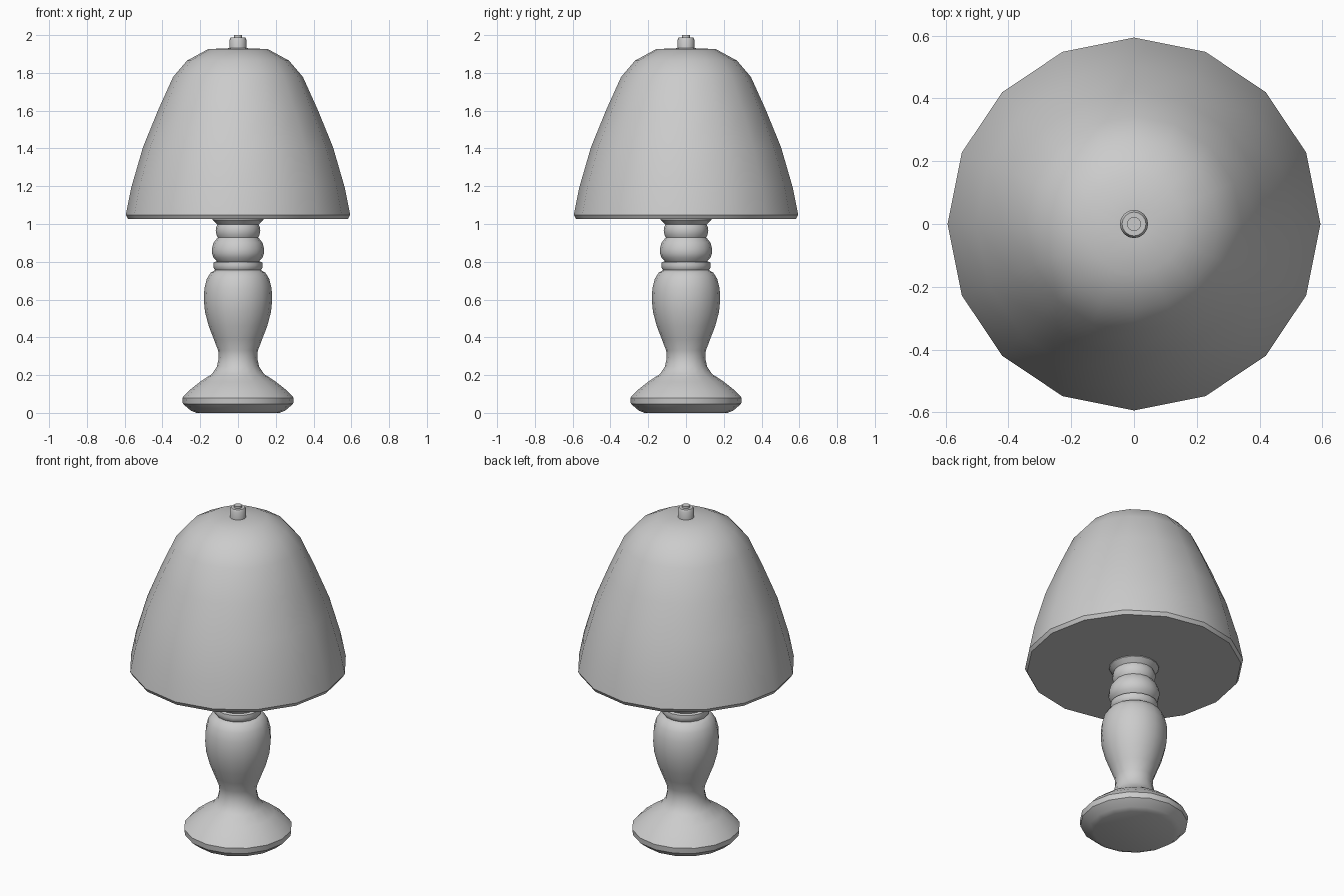
import bpy, bmesh
from math import cos, sin, pi, radians

if "Cube" in bpy.data.objects:
    bpy.data.objects.remove(bpy.data.objects["Cube"])


def lathe(name, profile, sides=16, angle=35):
    """Revolve (radius, height) points about z; flat caps close both ends."""
    bm = bmesh.new()
    rings = [[bm.verts.new((r * cos(2 * pi * i / sides), r * sin(2 * pi * i / sides), z))
              for i in range(sides)] for r, z in profile]
    for a, b in zip(rings, rings[1:]):
        for i in range(sides):
            j = (i + 1) % sides
            bm.faces.new((a[i], a[j], b[j], b[i]))
    bm.faces.new(rings[0][::-1])
    bm.faces.new(rings[-1])
    mesh = bpy.data.meshes.new(name)
    bm.to_mesh(mesh)
    bm.free()
    obj = bpy.data.objects.new(name, mesh)
    bpy.context.collection.objects.link(obj)
    bpy.ops.object.select_all(action='DESELECT')
    bpy.context.view_layer.objects.active = obj
    obj.select_set(True)
    bpy.ops.object.shade_smooth_by_angle(angle=radians(angle))
    return obj


# Foot and vase-shaped body
lathe("lamp_base", [
    (.22, 0), (.25, .012), (.292, .048), (.295, .08), (.26, .118), (.20, .165),
    (.138, .206), (.112, .245), (.102, .29), (.105, .33), (.128, .39),
    (.155, .46), (.175, .535), (.181, .60), (.178, .66), (.165, .71),
    (.145, .742), (.12, .757)])

# Turned rings of the neck, each a separate stacked part
lathe("neck_ring", [(.12, .755), (.128, .765), (.13, .782), (.128, .798), (.11, .803)])
lathe("neck_bulge", [(.11, .80), (.13, .822), (.138, .845), (.138, .868),
                     (.13, .90), (.108, .928)])
lathe("upper_bulge", [(.105, .926), (.114, .942), (.118, .965), (.115, .985), (.108, 1.0)])
lathe("collar", [(.108, .995), (.118, 1.005), (.135, 1.022), (.135, 1.035)])

# Domed shade with a closed underside
lathe("shade", [
    (.582, 1.027), (.594, 1.048), (.566, 1.19), (.503, 1.407), (.423, 1.603),
    (.344, 1.778), (.270, 1.865), (.158, 1.926), (.04, 1.931)], angle=40)

# Finial
lathe("finial", [(.045, 1.925), (.045, 1.975), (.038, 1.988), (.022, 1.988), (.022, 2.0)])
